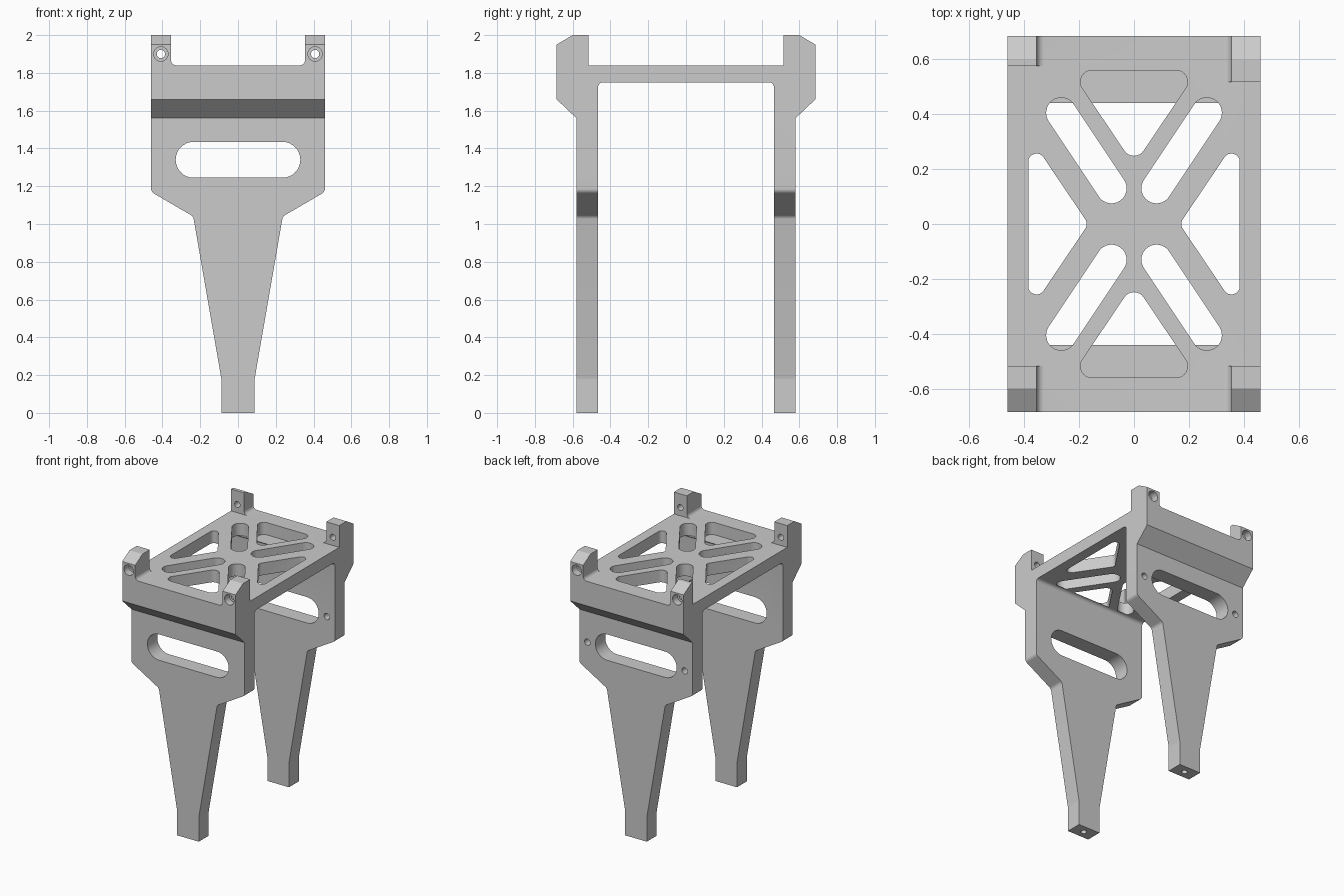
import bpy, bmesh, math
from mathutils import Vector

if "Cube" in bpy.data.objects:
    bpy.data.objects.remove(bpy.data.objects["Cube"], do_unlink=True)

grey = bpy.data.materials.new("plain grey")
grey.use_nodes = True
grey.diffuse_color = (0.6, 0.6, 0.6, 1)
grey.node_tree.nodes["Principled BSDF"].inputs["Base Color"].default_value = grey.diffuse_color


def rounded(points, radius=0, steps=8):
    """Closed outline; each point is (u, v) or (u, v, own corner radius)."""
    out = []
    for i, point in enumerate(points):
        p = Vector(point[:2])
        r = point[2] if len(point) > 2 else radius
        if not r:
            out.append(p)
            continue
        to_a = (Vector(points[i - 1][:2]) - p).normalized()
        to_b = (Vector(points[(i + 1) % len(points)][:2]) - p).normalized()
        half = to_a.angle(to_b) / 2
        reach = r / math.tan(half)
        centre = p + (to_a + to_b).normalized() * r / math.sin(half)
        start, end = p + to_a * reach - centre, p + to_b * reach - centre
        for k in range(steps + 1):
            q = centre + start.slerp(end, k / steps).normalized() * r
            if not out or (q - out[-1]).length > 1e-4:
                out.append(q)
    if (out[0] - out[-1]).length < 1e-4:
        out.pop()
    return out


def pill(a, b, r):
    """Round-ended slot between two centres; a circle when they coincide."""
    a, b = Vector(a), Vector(b)
    d = (b - a).normalized() * r if a != b else Vector((r, 0))
    n = Vector((-d.y, d.x))
    return rounded([tuple(c) for c in (a - d - n, b + d - n, b + d + n, a - d + n)], r * 0.9999)


def mirrored(half):
    """Complete an outline that is symmetric about u = 0."""
    return half + [(-p[0],) + tuple(p[1:]) for p in reversed(half)]


def prism(name, outline, axis, lo, hi):
    place = {"x": lambda p, w: (w, p[0], p[1]),
             "y": lambda p, w: (p[0], w, p[1]),
             "z": lambda p, w: (p[0], p[1], w)}[axis]
    bm = bmesh.new()
    rings = [[bm.verts.new(place(p, w)) for p in outline] for w in (lo, hi)]
    for ring in rings:
        bm.faces.new(ring)
    n = len(outline)
    for i in range(n):
        j = (i + 1) % n
        bm.faces.new((rings[0][i], rings[0][j], rings[1][j], rings[1][i]))
    bmesh.ops.recalc_face_normals(bm, faces=bm.faces)
    mesh = bpy.data.meshes.new(name)
    bm.to_mesh(mesh)
    bm.free()
    mesh.materials.append(grey)
    obj = bpy.data.objects.new(name, mesh)
    bpy.context.collection.objects.link(obj)
    return obj


def combine(target, tool, operation="DIFFERENCE"):
    mod = target.modifiers.new("cut", "BOOLEAN")
    mod.operation, mod.solver, mod.object = operation, "EXACT", tool
    bpy.ops.object.select_all(action="DESELECT")
    bpy.context.view_layer.objects.active = target
    target.select_set(True)
    bpy.ops.object.modifier_apply(modifier=mod.name)
    bpy.data.objects.remove(tool, do_unlink=True)


def cut(outline, axis, lo, hi):
    combine(stand, prism("cutter", outline, axis, lo, hi))


# Stand body: the side arch crossed with the tapering leg outline
side = mirrored([(0.465, 1.75, 0.025), (0.465, -0.1), (0.58, -0.1), (0.58, 1.56),
                 (0.685, 1.66), (0.685, 1.95), (0.60, 2.0), (0.517, 2.0), (0.517, 1.84)])
front = mirrored([(0.088, 0), (0.088, 0.18, 0.05), (0.237, 1.04, 0.03), (0.46, 1.17, 0.03),
                  (0.46, 2.1), (0.355, 2.1), (0.355, 1.84, 0.028)])
stand = prism("leg_stand", rounded(side), "x", -0.6, 0.6)
combine(stand, prism("leg_outline", rounded(front), "y", -0.8, 0.8), "INTERSECT")

# Shorter corner post at the back
cut([(-0.6, 0.4), (-0.3, 0.4), (-0.3, 0.575), (-0.6, 0.575)], "z", 1.84, 2.1)

# Long slot through both legs
cut(pill((-0.235, 1.34), (0.235, 1.34), 0.095), "y", -0.8, 0.8)

# Deck openings: end triangles, side triangles and diagonal slots
for s in (-1, 1):
    cut(rounded([(-0.232, s * 0.56), (0.232, s * 0.56), (0, s * 0.215)], 0.042),
        "z", 1.75, 1.9)
    cut(rounded([(s * 0.385, 0.325), (s * 0.385, -0.325), (s * 0.166, 0)], 0.03),
        "z", 1.7, 1.9)
    for t in (-1, 1):
        cut(pill((s * 0.082, t * 0.13), (s * 0.265, t * 0.405), 0.055), "z", 1.75, 1.9)

# Screw holes: counterbored posts, back leg sides and foot ends
for s in (-1, 1):
    post = (s * 0.408, 1.9)
    cut(pill(post, post, 0.022), "y", -0.8, 0.8)
    for lo, hi in ((-0.8, -0.63), (0.63, 0.8)):
        cut(pill(post, post, 0.038), "y", lo, hi)
    ear = (s * 0.395, 1.335)
    cut(pill(ear, ear, 0.023), "y", 0.3, 0.8)
    foot = (0, s * 0.522)
    cut(pill(foot, foot, 0.02), "z", -0.1, 0.2)

bpy.ops.object.select_all(action="DESELECT")
stand.select_set(True)
bpy.context.view_layer.objects.active = stand
bpy.ops.object.shade_smooth_by_angle(angle=math.radians(30))
